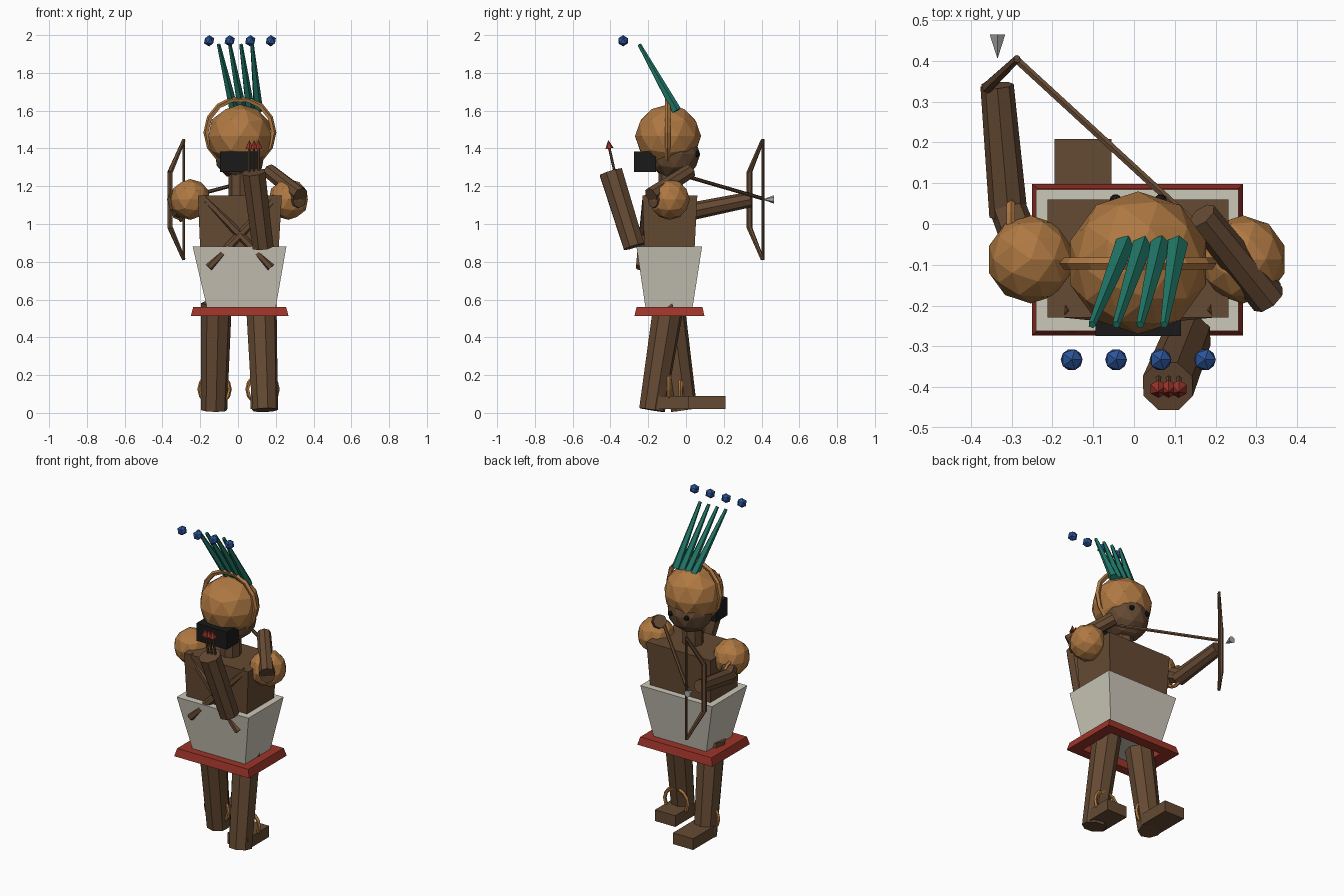
import bpy, math
from mathutils import Vector

if "Cube" in bpy.data.objects:
    bpy.data.objects.remove(bpy.data.objects["Cube"])


def material(name, rgb):
    m = bpy.data.materials.new(name)
    m.diffuse_color = (*rgb, 1)
    m.use_nodes = True
    m.node_tree.nodes["Principled BSDF"].inputs["Base Color"].default_value = m.diffuse_color
    return m


SKIN = material("dark_brown", (0.13, 0.068, 0.033))
TAN = material("tan", (0.43, 0.19, 0.055))
RED = material("red", (0.33, 0.035, 0.022))
CLOTH = material("cloth", (0.6, 0.57, 0.48))
TEAL = material("teal", (0.015, 0.19, 0.14))
BLUE = material("blue", (0.025, 0.09, 0.32))
BLACK = material("black", (0.01, 0.01, 0.01))
STEEL = material("steel", (0.4, 0.4, 0.4))


def finish(name, mat):
    o = bpy.context.object
    o.name = name
    o.data.materials.append(mat)
    return o


def rod(name, a, b, r1, r2, mat, sides=8):
    """Tapered cylinder from point a to point b."""
    a, b = Vector(a), Vector(b)
    bpy.ops.mesh.primitive_cone_add(vertices=sides, radius1=r1, radius2=r2, depth=(b - a).length,
                                    location=(a + b) / 2,
                                    rotation=(b - a).to_track_quat('Z', 'Y').to_euler())
    return finish(name, mat)


def ball(name, loc, scale, mat, sub=2):
    bpy.ops.mesh.primitive_ico_sphere_add(subdivisions=sub, radius=1, location=loc)
    o = finish(name, mat)
    o.scale = scale if isinstance(scale, tuple) else (scale,) * 3
    return o


def ring(name, loc, R, r, rot, mat):
    bpy.ops.mesh.primitive_torus_add(major_segments=14, minor_segments=5, major_radius=R,
                                     minor_radius=r, location=loc, rotation=rot)
    return finish(name, mat)


def loft(name, rects, mat, closed=False):
    """Skin rectangles (x0, x1, y0, y1, z); closed joins last to first, else caps the ends."""
    verts = [p for x0, x1, y0, y1, z in rects
             for p in ((x0, y0, z), (x1, y0, z), (x1, y1, z), (x0, y1, z))]
    n = len(rects)
    faces = []
    for i in range(n if closed else n - 1):
        a, b = 4 * i, 4 * ((i + 1) % n)
        faces += [(a + k, a + (k + 1) % 4, b + (k + 1) % 4, b + k) for k in range(4)]
    if not closed:
        e = 4 * (n - 1)
        faces += [(3, 2, 1, 0), (e, e + 1, e + 2, e + 3)]
    me = bpy.data.meshes.new(name)
    me.from_pydata(verts, [], faces)
    o = bpy.data.objects.new(name, me)
    bpy.context.collection.objects.link(o)
    me.materials.append(mat)
    return o


QUARTER = math.pi / 2

# Legs in mid stride, feet and anklets
for side, xt, xb, yb, fx, fy, ry in (("left", -0.115, -0.127, -0.01, -0.195, 0.0, -0.03),
                                     ("right", 0.123, 0.143, -0.18, 0.065, -0.195, -0.09)):
    rod(side + "_leg", (xb, yb, 0.015), (xt, -0.09, 0.58), 0.07, 0.083, SKIN)
    loft(side + "_foot", [(fx, fx + 0.14, fy, fy + 0.208, z) for z in (0.02, 0.09)], SKIN)
    ring(side + "_anklet", ((xb + xt) / 2 - 0.003, ry, 0.125), 0.08, 0.011, (QUARTER, 0, 0), TAN)

# Kilt, hem, torso
loft("kilt", [(-0.165, 0.2, -0.215, 0.035, 0.56), (-0.24, 0.256, -0.262, 0.085, 0.88)], CLOTH)
loft("kilt_hem", [(-0.165, 0.2, -0.215, 0.035, 0.512), (-0.25, 0.268, -0.273, 0.098, 0.512),
                  (-0.237, 0.255, -0.262, 0.087, 0.56), (-0.165, 0.2, -0.215, 0.035, 0.56)],
     RED, closed=True)
loft("torso", [(-0.2, 0.215, -0.22, 0.045, 0.86), (-0.212, 0.232, -0.23, 0.06, 1.15)], SKIN)

# Crossed straps on the back
for s in (-1, 1):
    rod("back_strap", (0.01 + s * 0.19, -0.21, 1.14), (0.01 - s * 0.165, -0.245, 0.77),
        0.022, 0.022, SKIN, 6)

# Neck, head, hair, eyes, headband
rod("neck", (0.01, -0.085, 1.12), (0.01, -0.085, 1.3), 0.06, 0.06, SKIN)
ball("face", (0.01, -0.062, 1.37), 0.137, SKIN)
ball("hair_cap", (0.01, -0.095, 1.465), (0.175, 0.175, 0.168), TAN)
loft("hair_knot", [(-0.095, 0.115, -0.275, -0.16, z) for z in (1.275, 1.385)], BLACK)
for s in (-1, 1):
    ball("eye", (0.01 + s * 0.055, 0.058, 1.37), 0.017, BLACK, 1)
ring("headband", (0.01, -0.097, 1.485), 0.178, 0.015, (QUARTER, 0, 0), TAN)

# Plumes and floating beads
for i in range(4):
    rod("plume", (-0.022 + 0.043 * i, -0.05, 1.6), (-0.103 + 0.059 * i, -0.247, 1.95),
        0.026, 0.01, TEAL, 5)
    ball("bead", (-0.153 + 0.109 * i, -0.333, 1.97), 0.03, BLUE, 1)

# Left arm stretched to the bow
ball("left_shoulder", (-0.253, -0.087, 1.13), 0.108, TAN)
rod("left_upper_arm", (-0.26, -0.09, 1.13), (-0.31, 0.04, 1.07), 0.048, 0.045, SKIN)
rod("left_forearm", (-0.308, 0.02, 1.065), (-0.336, 0.34, 1.13), 0.047, 0.041, SKIN)
ring("armband", (-0.302, 0.0, 1.08), 0.06, 0.011, (0, QUARTER, 0), TAN)

# Right arm drawing the string
ball("right_shoulder", (0.267, -0.087, 1.13), 0.108, TAN)
rod("right_upper_arm", (0.26, -0.09, 1.13), (0.325, -0.175, 1.13), 0.048, 0.045, SKIN)
rod("right_forearm", (0.33, -0.185, 1.15), (0.165, 0.02, 1.28), 0.045, 0.04, SKIN)

# Bow, string, nocked arrow
rod("bow_grip", (-0.36, 0.335, 0.98), (-0.36, 0.335, 1.275), 0.016, 0.016, SKIN, 6)
for s in (-1, 1):
    rod("bow_limb", (-0.36, 0.335, 1.128 + s * 0.145), (-0.287, 0.405, 1.128 + s * 0.315),
        0.015, 0.01, SKIN, 6)
rod("bow_string", (-0.287, 0.408, 0.81), (-0.287, 0.408, 1.45), 0.007, 0.007, SKIN, 6)
rod("arrow_shaft", (-0.29, 0.405, 1.135), (0.14, 0.01, 1.25), 0.01, 0.01, SKIN, 6)
rod("arrow_head", (-0.335, 0.465, 1.13), (-0.335, 0.405, 1.13), 0.022, 0, STEEL, 6)

# Quiver with spare arrows
rod("quiver", (0.132, -0.275, 0.88), (0.083, -0.398, 1.275), 0.06, 0.066, SKIN)
for x in (0.06, 0.085, 0.11):
    rod("spare_arrow", (x, -0.365, 1.22), (x, -0.408, 1.41), 0.007, 0.007, SKIN, 6)
    rod("spare_arrow_head", (x, -0.405, 1.4), (x, -0.412, 1.445), 0.022, 0, RED, 6)
